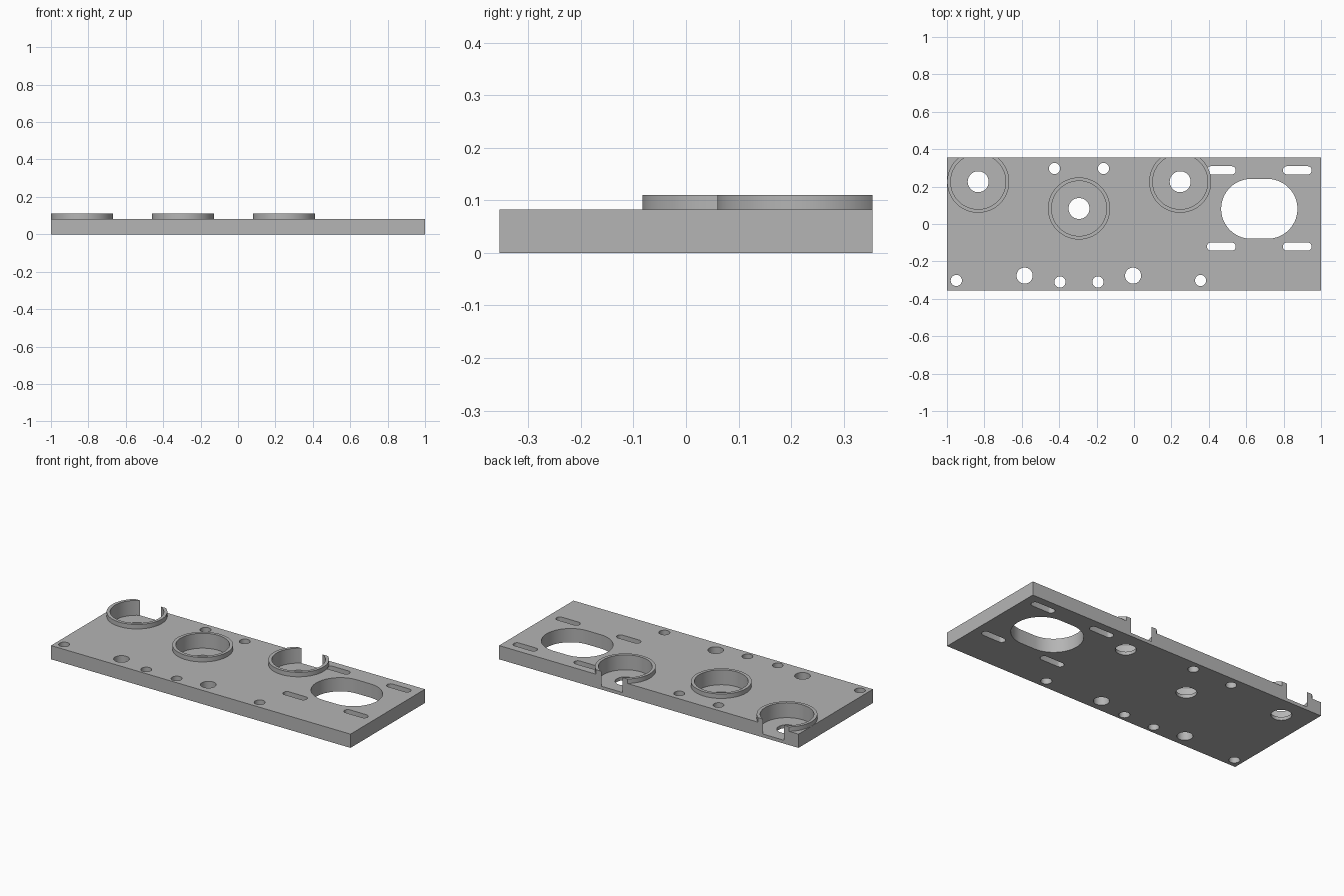
import bpy, bmesh, math

cube = bpy.data.objects.get("Cube")
if cube:
    bpy.data.objects.remove(cube)

HALF_X, HALF_Y = 1.0, 0.355
PLATE_TOP, RING_TOP, FLOOR = 0.083, 0.11, 0.02
OUTER, INNER, BORE = 0.166, 0.147, 0.056
CUPS = {"left_end": (-0.833, 0.226), "middle": (-0.294, 0.083), "inner_end": (0.247, 0.226)}

grey = bpy.data.materials.new("plain_grey")
grey.use_nodes = True
grey.diffuse_color = (0.46, 0.46, 0.46, 1)
grey.node_tree.nodes["Principled BSDF"].inputs["Base Color"].default_value = (0.46, 0.46, 0.46, 1)


def oblong(x, y, radius, slide=0.0, sides=64):
    """Outline of a circle stretched along x by half-length slide."""
    points = []
    for i in range(sides):
        a = 2 * math.pi * (i + 0.5) / sides
        shift = math.copysign(slide, math.cos(a))
        points.append((x + shift + radius * math.cos(a), y + radius * math.sin(a)))
    return points


def prism(name, outlines, low, high):
    """Extrude one or more separate outlines into a single object."""
    bm = bmesh.new()
    for outline in outlines:
        face = bm.faces.new([bm.verts.new((x, y, low)) for x, y in outline])
        made = bmesh.ops.extrude_face_region(bm, geom=[face])["geom"]
        top = [v for v in made if isinstance(v, bmesh.types.BMVert)]
        bmesh.ops.translate(bm, verts=top, vec=(0, 0, high - low))
    bmesh.ops.recalc_face_normals(bm, faces=bm.faces)
    mesh = bpy.data.meshes.new(name)
    bm.to_mesh(mesh)
    bm.free()
    mesh.materials.append(grey)
    obj = bpy.data.objects.new(name, mesh)
    bpy.context.collection.objects.link(obj)
    return obj


def carve(obj, cutter, operation="DIFFERENCE"):
    mod = obj.modifiers.new("carve", "BOOLEAN")
    mod.operation, mod.solver, mod.object = operation, "EXACT", cutter
    bpy.ops.object.select_all(action="DESELECT")
    bpy.context.view_layer.objects.active = obj
    obj.select_set(True)
    bpy.ops.object.modifier_apply(modifier=mod.name)
    bpy.data.objects.remove(cutter)


def smooth(obj):
    bpy.ops.object.select_all(action="DESELECT")
    bpy.context.view_layer.objects.active = obj
    obj.select_set(True)
    bpy.ops.object.shade_smooth_by_angle(angle=math.radians(30))


rectangle = [(-HALF_X, -HALF_Y), (HALF_X, -HALF_Y), (HALF_X, HALF_Y), (-HALF_X, HALF_Y)]

# Base plate with round pockets, open at the back edge
plate = prism("base_plate", [rectangle], 0, PLATE_TOP)
carve(plate, prism("pocket_cutter", [oblong(x, y, INNER) for x, y in CUPS.values()], FLOOR, 0.3))

# Through holes: cup bores, screw holes, large oblong opening and four slots
holes = [oblong(x, y, BORE) for x, y in CUPS.values()]
for x, y in [(-0.425, 0.297), (-0.163, 0.297), (-0.95, -0.302),
             (0.356, -0.302), (-0.396, -0.31), (-0.193, -0.31)]:
    holes.append(oblong(x, y, 0.03, sides=32))
for x in (-0.585, -0.005):
    holes.append(oblong(x, -0.276, 0.043, sides=48))
holes.append(oblong(0.67, 0.081, 0.16, 0.044))
for x in (0.467, 0.873):
    for y in (-0.121, 0.287):
        holes.append(oblong(x, y, 0.022, 0.055, 32))
carve(plate, prism("hole_cutter", holes, -0.2, 0.4))
smooth(plate)

# Raised rims around the pockets, trimmed flush with the plate edge
for label, (x, y) in CUPS.items():
    rim = prism(label + "_rim", [oblong(x, y, OUTER)], PLATE_TOP, RING_TOP)
    carve(rim, prism("rim_cutter", [oblong(x, y, INNER)], 0, 0.3))
    if y + OUTER > HALF_Y:
        carve(rim, prism("edge_trim", [rectangle], -0.1, 0.3), "INTERSECT")
    smooth(rim)
